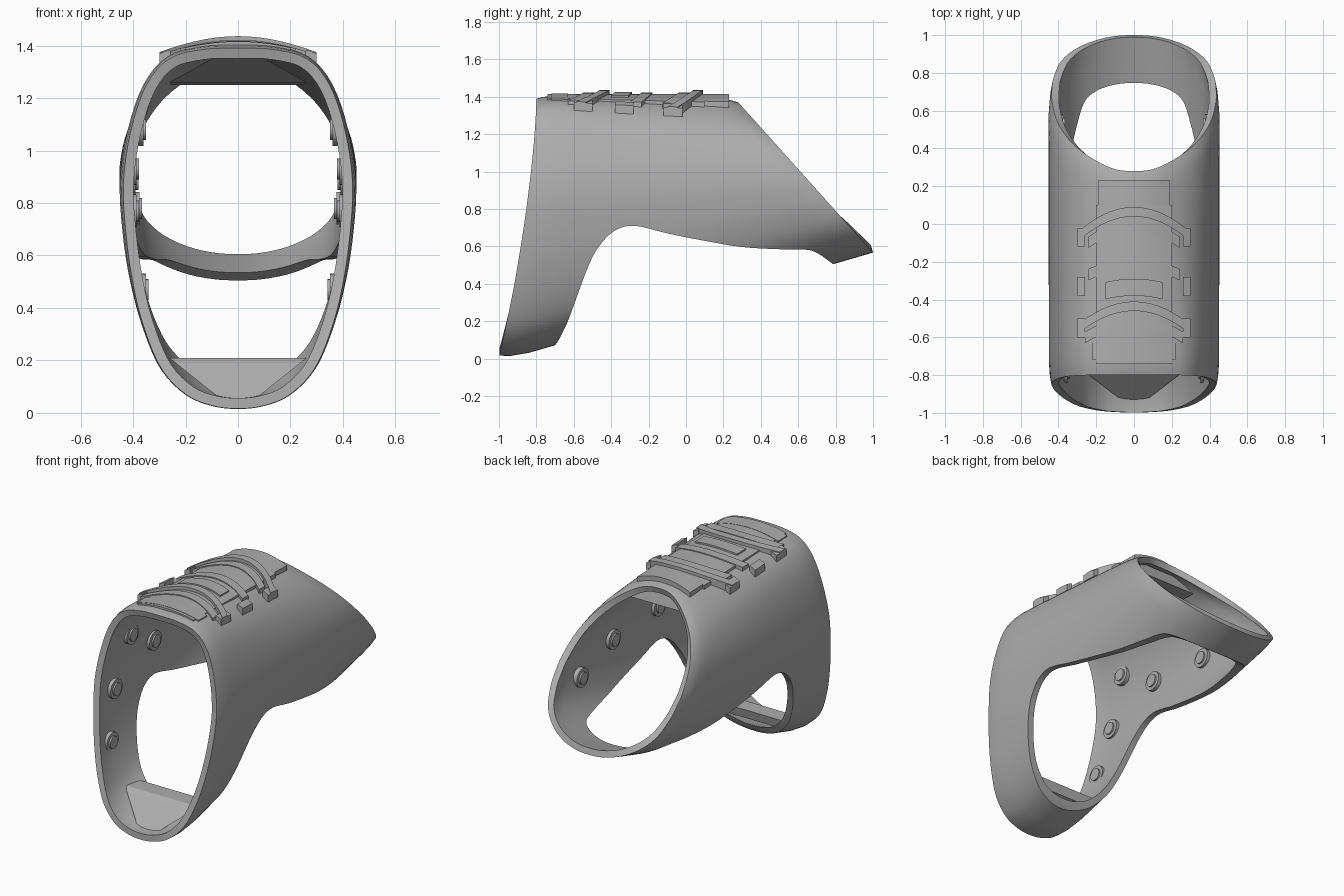
import bpy, bmesh, math
from mathutils import Vector, Matrix

cube = bpy.data.objects.get("Cube")
if cube:
    bpy.data.objects.remove(cube, do_unlink=True)

grey = bpy.data.materials.new("plain_grey")
grey.use_nodes = True
grey.diffuse_color = (0.42, 0.42, 0.42, 1)
grey.node_tree.nodes["Principled BSDF"].inputs["Base Color"].default_value = (0.42, 0.42, 0.42, 1)


def add_object(name, bm):
    mesh = bpy.data.meshes.new(name)
    bm.to_mesh(mesh)
    bm.free()
    mesh.materials.append(grey)
    obj = bpy.data.objects.new(name, mesh)
    bpy.context.collection.objects.link(obj)
    return obj


def activate(obj):
    bpy.ops.object.select_all(action='DESELECT')
    obj.select_set(True)
    bpy.context.view_layer.objects.active = obj


def smooth(obj, degrees=35):
    activate(obj)
    bpy.ops.object.shade_smooth_by_angle(angle=math.radians(degrees))


def spline(points, steps, closed):
    """Points on a smooth curve passing through the given points."""
    pts = [Vector(p) for p in points]
    n = len(pts)
    pick = (lambda i: pts[i % n]) if closed else (lambda i: pts[min(max(i, 0), n - 1)])
    out = []
    for i in range(n if closed else n - 1):
        a, b, c, d = (pick(i + k) for k in (-1, 0, 1, 2))
        for s in range(steps):
            t = s / steps
            out.append(0.5 * (2 * b + (c - a) * t + (2 * a - 5 * b + 4 * c - d) * t ** 2
                              + (3 * b - a - 3 * c + d) * t ** 3))
    return out if closed else out + [pts[-1]]


def mirrored(half):
    return half + [Vector((-p.x, p.y, p.z)) for p in half[-2:0:-1]]


def prism(name, profile, half_width):
    """Extrude a (y, z) profile across x; half_width depends on z."""
    bm = bmesh.new()
    ends = [[bm.verts.new((s * half_width(z), y, z)) for y, z in profile] for s in (-1, 1)]
    n = len(profile)
    for ring in ends:
        bm.faces.new(ring)
    for i in range(n):
        j = (i + 1) % n
        bm.faces.new((ends[0][i], ends[0][j], ends[1][j], ends[1][i]))
    bmesh.ops.recalc_face_normals(bm, faces=bm.faces)
    return add_object(name, bm)


# Tall front opening and slanted rear opening
front_half = [(0, 1.39), (.14, 1.385), (.27, 1.35), (.36, 1.25), (.42, 1.08), (.45, .88), (.44, .68),
              (.41, .48), (.36, .29), (.295, .14), (.2, .04), (.1, -.003), (0, -.015)]
rear_half = [(0, .28), (.12, .295), (.25, .36), (.35, .44), (.42, .54), (.45, .65), (.45, .72),
             (.44, .78), (.4, .862), (.32, .927), (.212, .972), (.1, .995), (0, 1)]
front = mirrored([Vector((x, -.8 - .195 * max(0, 1 - z / 1.39) ** 1.5, z)) for x, z in front_half])
rear = mirrored([Vector((x, y, 1.37 - 1.115 * (y - .28))) for x, y in rear_half])
front, rear = spline(front, 4, True), spline(rear, 4, True)

# Main shell: loft between the openings with rounded-in rims, thicken, then cut the underside
bm = bmesh.new()
rings = []
for u in (0, .03, .08, .16, .28, .4, .52, .64, .76, .86, .93, .97, 1):
    ring = []
    front_rim = max(0, 1 - u / .08) ** 2
    rear_rim = max(0, 1 - (1 - u) / .07) ** 2
    for a, b in zip(front, rear):
        p = a.lerp(b, u)
        p.z += .02 * (1 - (2 * u - 1) ** 10) * max(0, a.z - 1.1) / .29
        p.z += .03 * front_rim * max(0, 1 - a.z / .4)
        p.x *= 1 - .03 * front_rim - .035 * rear_rim
        ring.append(bm.verts.new(p))
    rings.append(ring)
count = len(front)
for r, s in zip(rings, rings[1:]):
    for j in range(count):
        k = (j + 1) % count
        bm.faces.new((r[j], r[k], s[k], s[j]))
shell = add_object("outer_shell", bm)

arch = [(-.74, .03), (-.69, .085), (-.655, .15), (-.62, .23), (-.52, .5), (-.45, .62), (-.37, .69),
        (-.27, .71), (-.1, .67), (.1, .63), (.3, .597), (.5, .585), (.64, .583), (.7, .565),
        (.76, .525), (.82, .48)]
curve = [tuple(p) for p in spline(arch, 4, False)]
cutter = prism("underside_cutter", curve + [(.83, -.2), (-.75, -.2)], lambda z: 1)
cutter.hide_render = True

thick = shell.modifiers.new("thickness", 'SOLIDIFY')
thick.thickness = .04
thick.offset = -1
cut = shell.modifiers.new("underside", 'BOOLEAN')
cut.operation = 'DIFFERENCE'
cut.solver = 'EXACT'
cut.object = cutter
activate(shell)
for modifier in (thick.name, cut.name):
    bpy.ops.object.modifier_apply(modifier=modifier)
bpy.data.objects.remove(cutter, do_unlink=True)
smooth(shell)

# Thick padding inside the lower front band and under the rear of the roof
prism("lower_pad", [(-.93, .055), (-.8, .19), (-.77, .21), (-.665, .21), (-.68, .15)],
      lambda z: 1.25 * z)
prism("roof_pad", [(-.5, 1.36), (.18, 1.36), (.24, 1.33), (.26, 1.25), (.12, 1.26)],
      lambda z: .28 - 1.8 * (z - 1.25))


def roof_z(x, y):
    return 1.41 - (.55 + .6 * (y + .8)) * x * x


def roof_strip(name, x0, x1, y0, y1, height, bend=0):
    """Raised strip following the roof, bowed backwards in the middle."""
    bm = bmesh.new()
    steps = 14
    rows = []
    for i in range(steps + 1):
        x = x0 + (x1 - x0) * i / steps
        shift = -bend * x * x
        rows.append([bm.verts.new((x, y + shift, roof_z(x, y + shift) + h))
                     for y, h in ((y0, -.025), (y1, -.025), (y1, height), (y0, height))])
    for a, b in zip(rows, rows[1:]):
        for j in range(4):
            k = (j + 1) % 4
            bm.faces.new((a[j], a[k], b[k], b[j]))
    bm.faces.new(rows[0])
    bm.faces.new(rows[-1])
    bmesh.ops.recalc_face_normals(bm, faces=bm.faces)
    smooth(add_object(name, bm))


# Roof panels and bowed straps
roof_strip("spine_panel", -.2, .2, -.74, .1, .006)
roof_strip("rear_plate", -.19, .19, .1, .23, .006)
roof_strip("rear_strap", -.3, .3, .04, .09, .026, 1.5)
roof_strip("rear_inner_strap", -.24, .24, -.04, .02, .012, 1.5)
roof_strip("middle_upper_strap", -.24, .24, -.24, -.18, .012, 1)
roof_strip("middle_plate", -.15, .15, -.38, -.29, .016, .8)
roof_strip("front_strap", -.3, .3, -.46, -.41, .026, 1.4)
roof_strip("front_inner_strap", -.26, .26, -.55, -.49, .012, 1.2)
roof_strip("front_plate", -.22, .22, -.72, -.63, .008)

# Lugs at the strap ends
for side, s in (("left", 1), ("right", -1)):
    for label, y in (("rear", -.07), ("middle", -.33), ("front", -.55)):
        roof_strip(f"{label}_lug_{side}", s * .26, s * .3, y - .05, y + .05, .02)

# Broad, flat stepped studs on the inner walls
for side, s in (("left", 1), ("right", -1)):
    for i, (x, y, z) in enumerate([(.376, -.56, 1.08), (.402, -.69, .77), (.366, -.78, .47),
                                   (.402, -.29, .93), (.405, .17, .89), (.39, .52, .78)]):
        bm = bmesh.new()
        for radius, depth, inset in ((.062, .03, 0), (.04, .02, .015)):
            place = Matrix.Translation((s * (x - inset), y, z)) @ Matrix.Rotation(math.pi / 2, 4, 'Y')
            bmesh.ops.create_cone(bm, cap_ends=True, segments=20, radius1=radius,
                                  radius2=radius, depth=depth, matrix=place)
        smooth(add_object(f"inner_stud_{side}_{i + 1}", bm))
